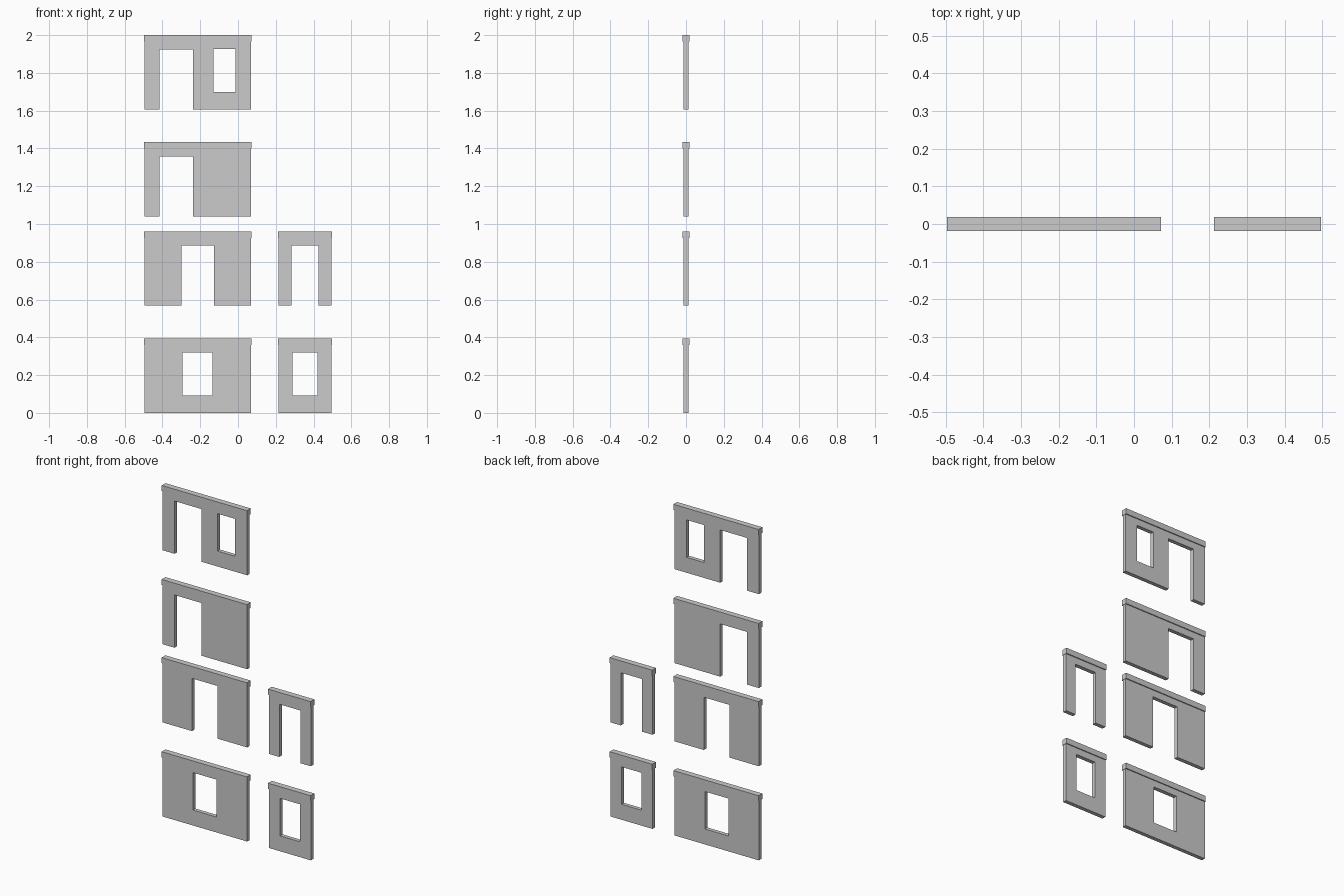
import bpy, bmesh
from mathutils import Vector, Matrix

if "Cube" in bpy.data.objects:
    bpy.data.objects.remove(bpy.data.objects["Cube"])

HEIGHT = 0.393      # full panel height
CAP_H = 0.034       # height of the top rail
WALL_Y = 0.012      # half thickness of the wall
CAP_Y = 0.018       # half thickness of the rail
INSET = 0.002       # rail overhang at the panel ends
DOOR = (0.0, 0.318)
WINDOW = (0.093, 0.319)


def finish(bm, name):
    bmesh.ops.recalc_face_normals(bm, faces=bm.faces)
    mesh = bpy.data.meshes.new(name)
    bm.to_mesh(mesh)
    bm.free()
    obj = bpy.data.objects.new(name, mesh)
    bpy.context.collection.objects.link(obj)


def wall(name, x0, x1, z, openings):
    """Wall sheet split along its openings, then extruded to thickness."""
    top = HEIGHT - CAP_H
    xs = sorted({x0, x1, *(x for o in openings for x in o[:2])})
    zs = sorted({0.0, top, *(h for o in openings for h in o[2])})
    bm = bmesh.new()
    grid = [[bm.verts.new((x, -WALL_Y, z + h)) for h in zs] for x in xs]
    for i in range(len(xs) - 1):
        for j in range(len(zs) - 1):
            cx, cz = (xs[i] + xs[i + 1]) / 2, (zs[j] + zs[j + 1]) / 2
            if any(a < cx < b and h[0] < cz < h[1] for a, b, h in openings):
                continue
            bm.faces.new((grid[i][j], grid[i + 1][j],
                          grid[i + 1][j + 1], grid[i][j + 1]))
    bmesh.ops.delete(bm, geom=[v for v in bm.verts if not v.link_faces],
                     context='VERTS')
    ext = bmesh.ops.extrude_face_region(bm, geom=bm.faces[:],
                                        use_keep_orig=True)
    moved = [g for g in ext["geom"] if isinstance(g, bmesh.types.BMVert)]
    bmesh.ops.translate(bm, verts=moved, vec=Vector((0, 2 * WALL_Y, 0)))
    finish(bm, name)


def rail(name, x0, x1, z):
    """Slightly thicker rail along the top of a wall."""
    bm = bmesh.new()
    size = Matrix.Diagonal((x1 - x0, 2 * CAP_Y, CAP_H, 1))
    place = Matrix.Translation(((x0 + x1) / 2, 0, z + HEIGHT - CAP_H / 2))
    bmesh.ops.create_cube(bm, size=1, matrix=place @ size)
    finish(bm, name)


WIDE = (-0.497, 0.072)
NARROW = (0.213, 0.497)
SIDE_DOOR = (-0.415, -0.237, DOOR)

# Panels: name, x range, base height, openings
panels = [
    ("wide_window", WIDE, 0.0, [(-0.293, -0.134, WINDOW)]),
    ("narrow_window", NARROW, 0.0, [(0.289, 0.422, WINDOW)]),
    ("wide_door", WIDE, 0.568, [(-0.299, -0.127, DOOR)]),
    ("narrow_door", NARROW, 0.568, [(0.284, 0.427, DOOR)]),
    ("side_door", WIDE, 1.04, [SIDE_DOOR]),
    ("door_and_window", WIDE, 1.607, [SIDE_DOOR, (-0.129, -0.013, WINDOW)]),
]

for name, (x0, x1), z, openings in panels:
    wall(name + "_wall", x0 + INSET, x1 - INSET, z, openings)
    rail(name + "_rail", x0, x1, z)
